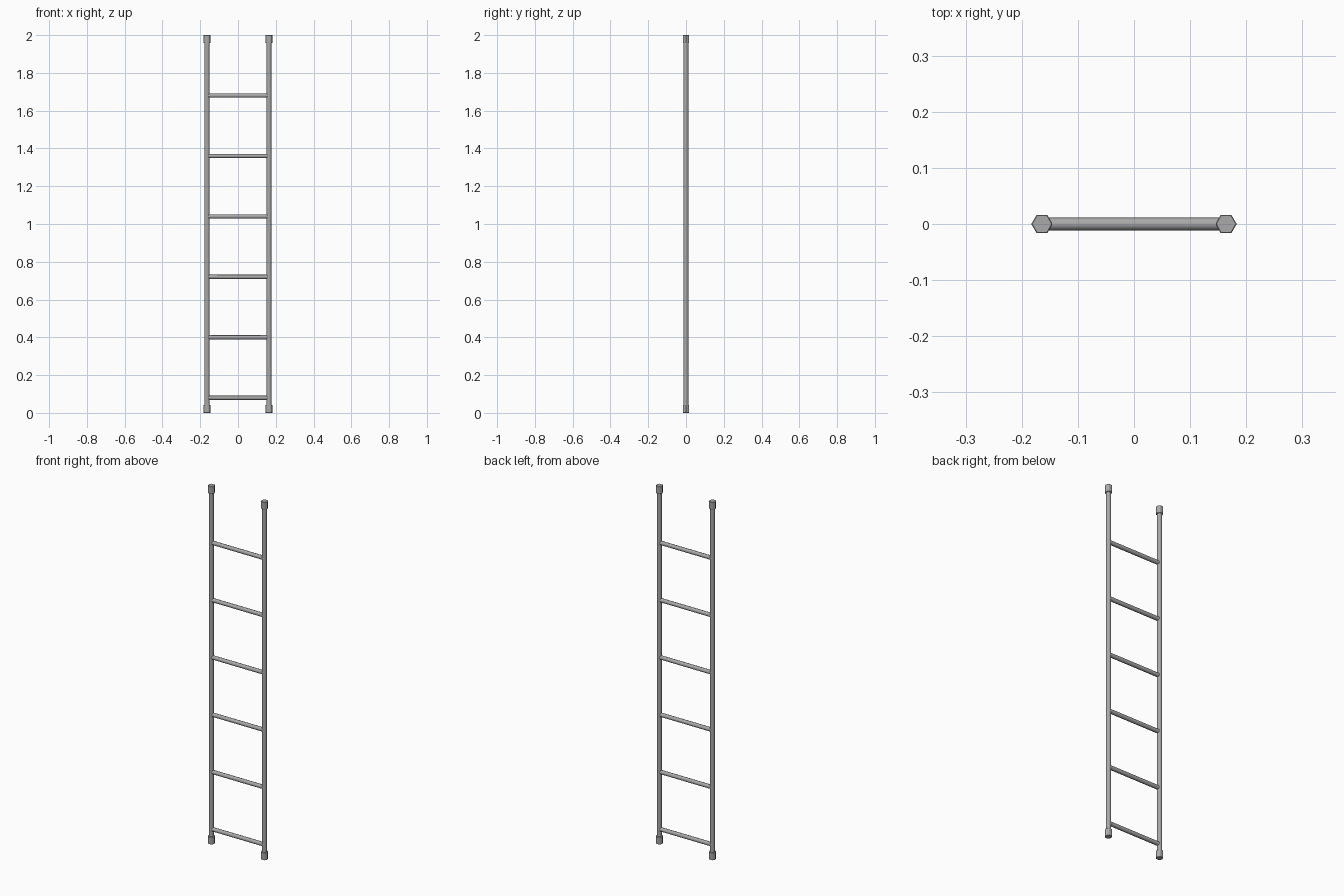
import bpy, math

if "Cube" in bpy.data.objects:
    bpy.data.objects.remove(bpy.data.objects["Cube"])

RAIL_X = 0.164      # rail centre line
HEIGHT = 2.0
CAP_H = 0.042

# Dark grey metal
metal = bpy.data.materials.new("dark_metal")
metal.diffuse_color = (0.4, 0.4, 0.4, 1)
metal.use_nodes = True
metal.node_tree.nodes["Principled BSDF"].inputs["Base Color"].default_value = metal.diffuse_color


def rod(name, radius, length, location, rotation=(0, 0, 0), sides=8, smooth=True):
    bpy.ops.mesh.primitive_cylinder_add(vertices=sides, radius=radius, depth=length,
                                        location=location, rotation=rotation)
    obj = bpy.context.object
    obj.name = name
    obj.data.materials.append(metal)
    if smooth:
        bpy.ops.object.shade_smooth_by_angle(angle=math.radians(50))
    return obj


for side, x in (("left", -RAIL_X), ("right", RAIL_X)):
    # Upright rail
    rod(f"{side}_rail", 0.0135, HEIGHT - 0.01, (x, 0, HEIGHT / 2))
    # Hexagonal end caps, corners pointing sideways, edges slightly softened
    for end, z in (("bottom", CAP_H / 2), ("top", HEIGHT - CAP_H / 2)):
        cap = rod(f"{side}_{end}_cap", 0.019, CAP_H, (x, 0, z),
                  rotation=(0, 0, math.pi / 2), sides=6, smooth=False)
        bevel = cap.modifiers.new("edge_bevel", 'BEVEL')
        bevel.width = 0.0015
        bevel.segments = 1

# Evenly spaced rungs
for i in range(6):
    rod(f"rung_{i + 1}", 0.0115, 2 * RAIL_X, (0, 0, 0.08 + 0.32 * i),
        rotation=(0, math.pi / 2, 0))
